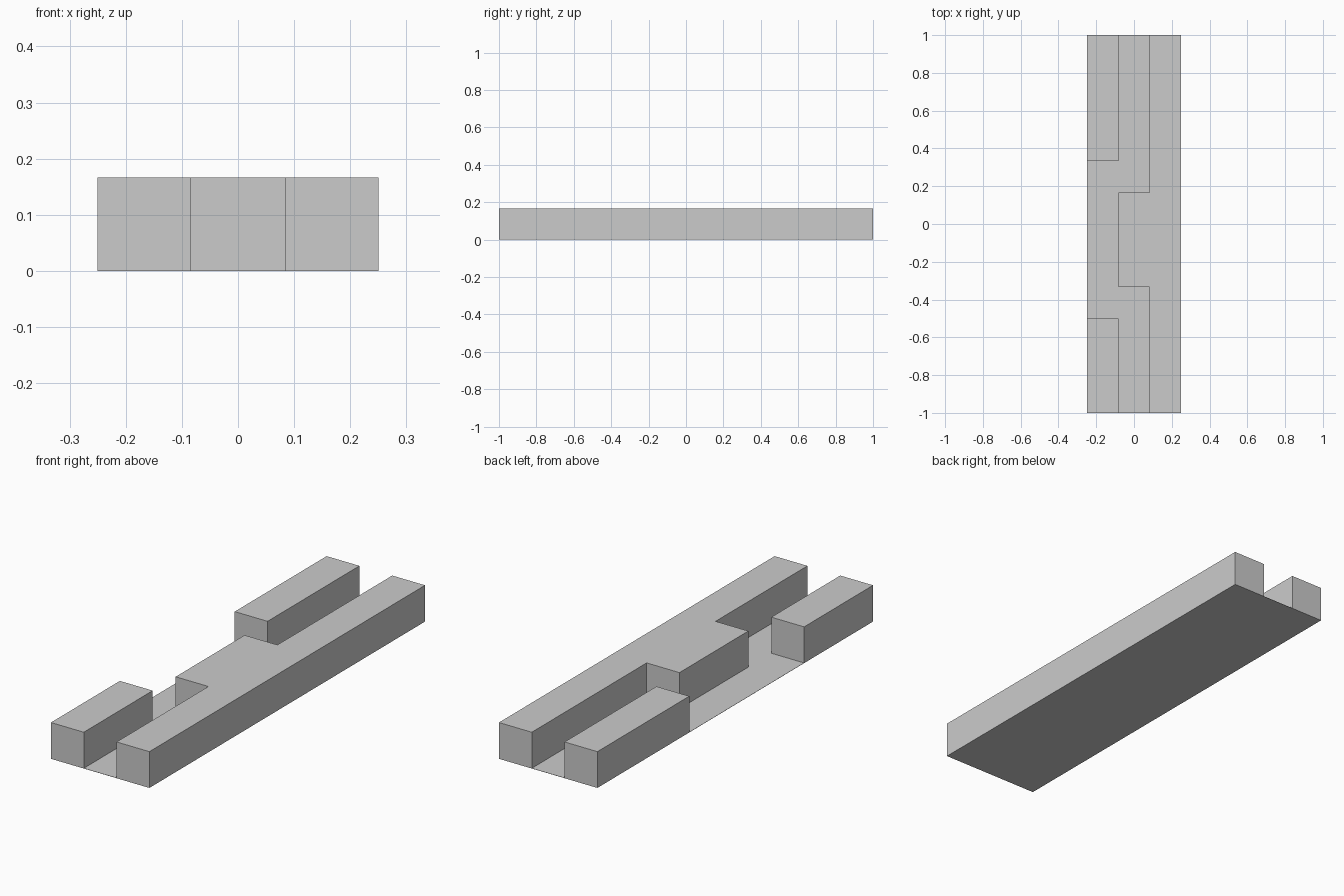
import bpy
import bmesh

if "Cube" in bpy.data.objects:
    bpy.data.objects.remove(bpy.data.objects["Cube"])

W, T, H = 0.25, 0.25 / 3, 1 / 6   # half width, channel half width, wall height
FLOOR = 0.001                     # paper-thin floor


def prism(name, outline, z0, z1, bottom):
    """Extrude a counter-clockwise outline from z0 up to z1."""
    bm = bmesh.new()
    face = bm.faces.new([bm.verts.new((x, y, z0)) for x, y in outline])
    top = bmesh.ops.extrude_face_region(bm, geom=[face], use_keep_orig=True)["geom"]
    verts = [g for g in top if isinstance(g, bmesh.types.BMVert)]
    bmesh.ops.translate(bm, verts=verts, vec=(0, 0, z1 - z0))
    bmesh.ops.recalc_face_normals(bm, faces=bm.faces)
    if not bottom:
        bmesh.ops.delete(bm, geom=[face], context='FACES_ONLY')
    mesh = bpy.data.meshes.new(name)
    bm.to_mesh(mesh)
    bm.free()
    obj = bpy.data.objects.new(name, mesh)
    bpy.context.collection.objects.link(obj)
    return obj


def rect(x0, x1, y0, y1):
    return [(x0, y0), (x1, y0), (x1, y1), (x0, y1)]


# Floor under everything
prism("floor", rect(-W, W, -1, 1), 0, FLOOR, True)

# Two separate left walls with a gap between them
for name, y0, y1 in (("left_wall_front", -1, -0.5), ("left_wall_back", 1 / 3, 1)):
    prism(name, rect(-W, -T, y0, y1), FLOOR, H, False)

# Full-length right wall with a block jutting into the channel
right = [(W, -1), (W, 1), (T, 1), (T, 1 / 6), (-T, 1 / 6),
         (-T, -1 / 3), (T, -1 / 3), (T, -1)]
prism("right_wall", right, FLOOR, H, False)
